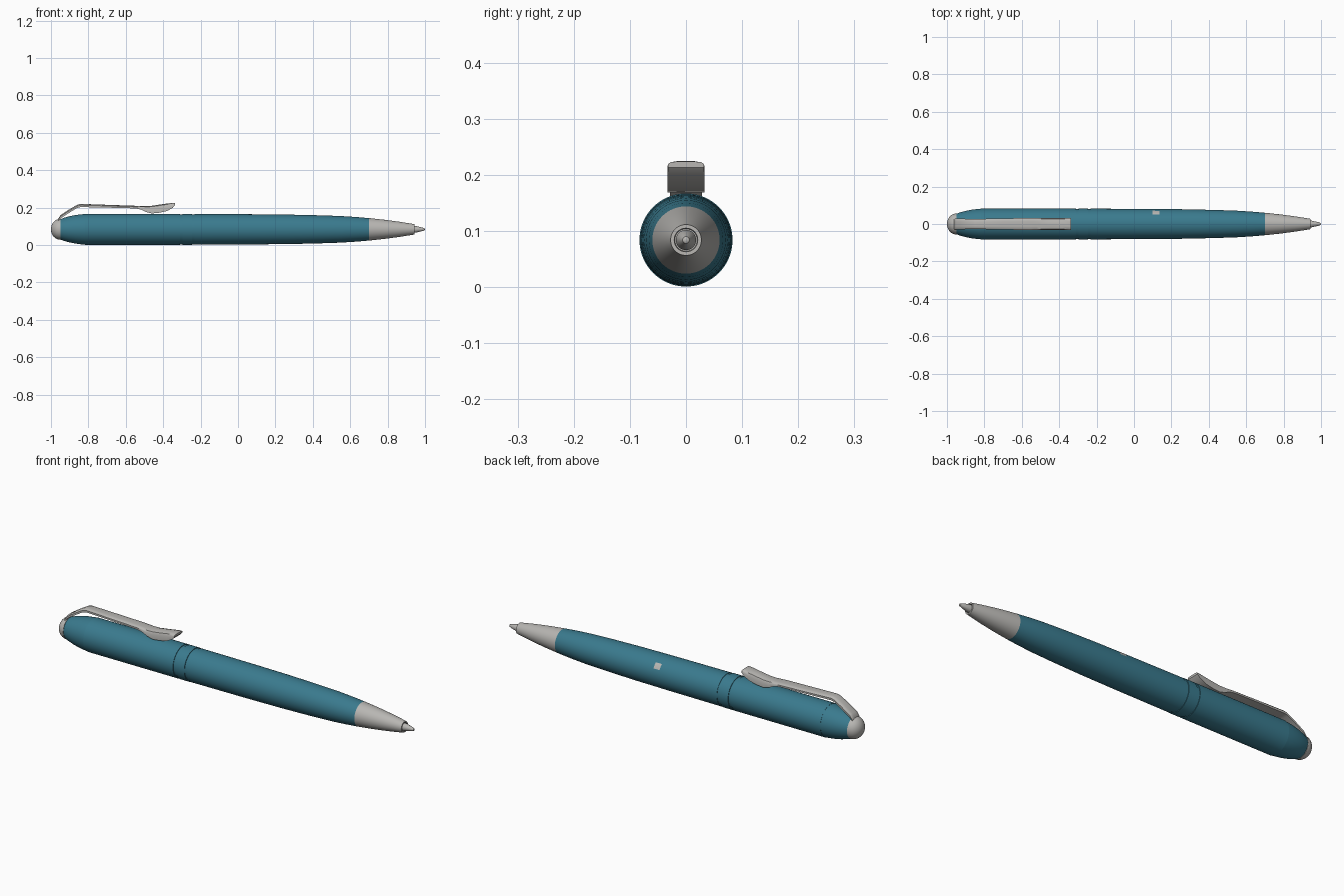
import bpy, bmesh, math
from mathutils import Vector

if "Cube" in bpy.data.objects:
    bpy.data.objects.remove(bpy.data.objects["Cube"])

AXIS_Z = 0.084
SEG = 64


def material(name, rgb):
    m = bpy.data.materials.new(name)
    m.diffuse_color = (*rgb, 1)
    m.use_nodes = True
    m.node_tree.nodes["Principled BSDF"].inputs["Base Color"].default_value = m.diffuse_color
    return m


BLUE = material("teal_blue", (0.042, 0.195, 0.27))
GREY = material("silver_grey", (0.48, 0.47, 0.45))


def finish(name, bm, mats, angle=30):
    bmesh.ops.recalc_face_normals(bm, faces=bm.faces)
    mesh = bpy.data.meshes.new(name)
    bm.to_mesh(mesh)
    bm.free()
    for m in mats:
        mesh.materials.append(m)
    ob = bpy.data.objects.new(name, mesh)
    bpy.context.collection.objects.link(ob)
    bpy.ops.object.select_all(action='DESELECT')
    ob.select_set(True)
    bpy.context.view_layer.objects.active = ob
    bpy.ops.object.shade_smooth_by_angle(angle=math.radians(angle))
    return ob


def lathe(name, profile, mats):
    """Revolve (x, radius) points around the long axis of the pen."""
    bm = bmesh.new()
    rings = []
    for x, r in profile:
        n = SEG if r > 0 else 1
        rings.append([bm.verts.new((x, r * math.cos(2 * math.pi * i / SEG),
                                    AXIS_Z + r * math.sin(2 * math.pi * i / SEG)))
                      for i in range(n)])
    for a, b in zip(rings, rings[1:]):
        for i in range(SEG):
            j = (i + 1) % SEG
            loop = [a[i % len(a)], a[j % len(a)], b[j % len(b)], b[i % len(b)]]
            bm.faces.new(list(dict.fromkeys(loop)))
    return finish(name, bm, mats)


# Rounded end knob
knob = [(-0.95 - 0.05 * math.sin(t), 0.056 * math.cos(t))
        for t in [math.pi / 2 * k / 8 for k in range(8)]]
lathe("end_knob", [(-1, 0)] + knob[::-1] + [(-0.945, 0)], [GREY])

# Tapered cap with a seam
lathe("cap_end", [(-0.95, 0), (-0.95, 0.054), (-0.93, 0.062), (-0.90, 0.070),
                  (-0.87, 0.076), (-0.84, 0.080), (-0.818, 0.0818), (-0.818, 0)], [BLUE])
lathe("cap_barrel", [(-0.818, 0), (-0.818, 0.083), (-0.31, 0.083), (-0.31, 0)], [BLUE])

# Middle bands separated by shallow grooves
lathe("middle_bands", [(-0.31, 0.0), (-0.31, 0.080), (-0.296, 0.080), (-0.296, 0.083),
                       (-0.246, 0.083), (-0.246, 0.080), (-0.232, 0.080), (-0.232, 0)], [BLUE])

# Lower barrel, with a small silver fleck on its upper back
barrel = lathe("lower_barrel", [(-0.232, 0), (-0.232, 0.082), (0, 0.081), (0.10, 0.0805),
                                (0.135, 0.080), (0.25, 0.079), (0.35, 0.077), (0.45, 0.0745),
                                (0.55, 0.071), (0.63, 0.066), (0.70, 0.060), (0.70, 0)],
               [BLUE, GREY])
for p in barrel.data.polygons:
    c = p.center
    angle = math.degrees(math.atan2(c.z - AXIS_Z, c.y))
    if 0.10 < c.x < 0.135 and 26 < angle < 50:
        p.material_index = 1

# Silver tip cone with an open mouth, and the writing point inside
lathe("tip_cone", [(0.70, 0), (0.70, 0.060), (0.78, 0.0515), (0.86, 0.041), (0.92, 0.0315),
                   (0.943, 0.0275), (0.943, 0.021), (0.92, 0.020), (0.92, 0)], [GREY])
lathe("writing_point", [(0.915, 0), (0.915, 0.018), (0.95, 0.018), (0.985, 0.0095),
                        (0.996, 0.006), (1.0, 0)], [GREY])

# Clip: stations of (x, bottom z, top z, half width), with a domed top
stations = [(-0.962, 0.125, 0.140, 0.029), (-0.948, 0.143, 0.160, 0.029),
            (-0.90, 0.174, 0.192, 0.028), (-0.86, 0.198, 0.215, 0.027),
            (-0.84, 0.203, 0.220, 0.027), (-0.70, 0.200, 0.215, 0.030),
            (-0.55, 0.196, 0.210, 0.032), (-0.52, 0.190, 0.208, 0.033),
            (-0.49, 0.176, 0.208, 0.033), (-0.46, 0.169, 0.210, 0.033),
            (-0.42, 0.173, 0.216, 0.033), (-0.38, 0.182, 0.222, 0.033),
            (-0.35, 0.198, 0.225, 0.033), (-0.336, 0.213, 0.224, 0.032)]
bm = bmesh.new()
loops = []
for x, lo, hi, w in stations:
    h = hi - lo
    section = [(-w, lo), (w, lo), (w, lo + 0.6 * h), (0.85 * w, hi - 0.12 * h),
               (0.4 * w, hi), (-0.4 * w, hi), (-0.85 * w, hi - 0.12 * h), (-w, lo + 0.6 * h)]
    loops.append([bm.verts.new((x, y, z)) for y, z in section])
for a, b in zip(loops, loops[1:]):
    for i in range(8):
        j = (i + 1) % 8
        bm.faces.new((a[i], a[j], b[j], b[i]))
bm.faces.new(loops[0])
bm.faces.new(loops[-1])
finish("clip", bm, [GREY], 40)
